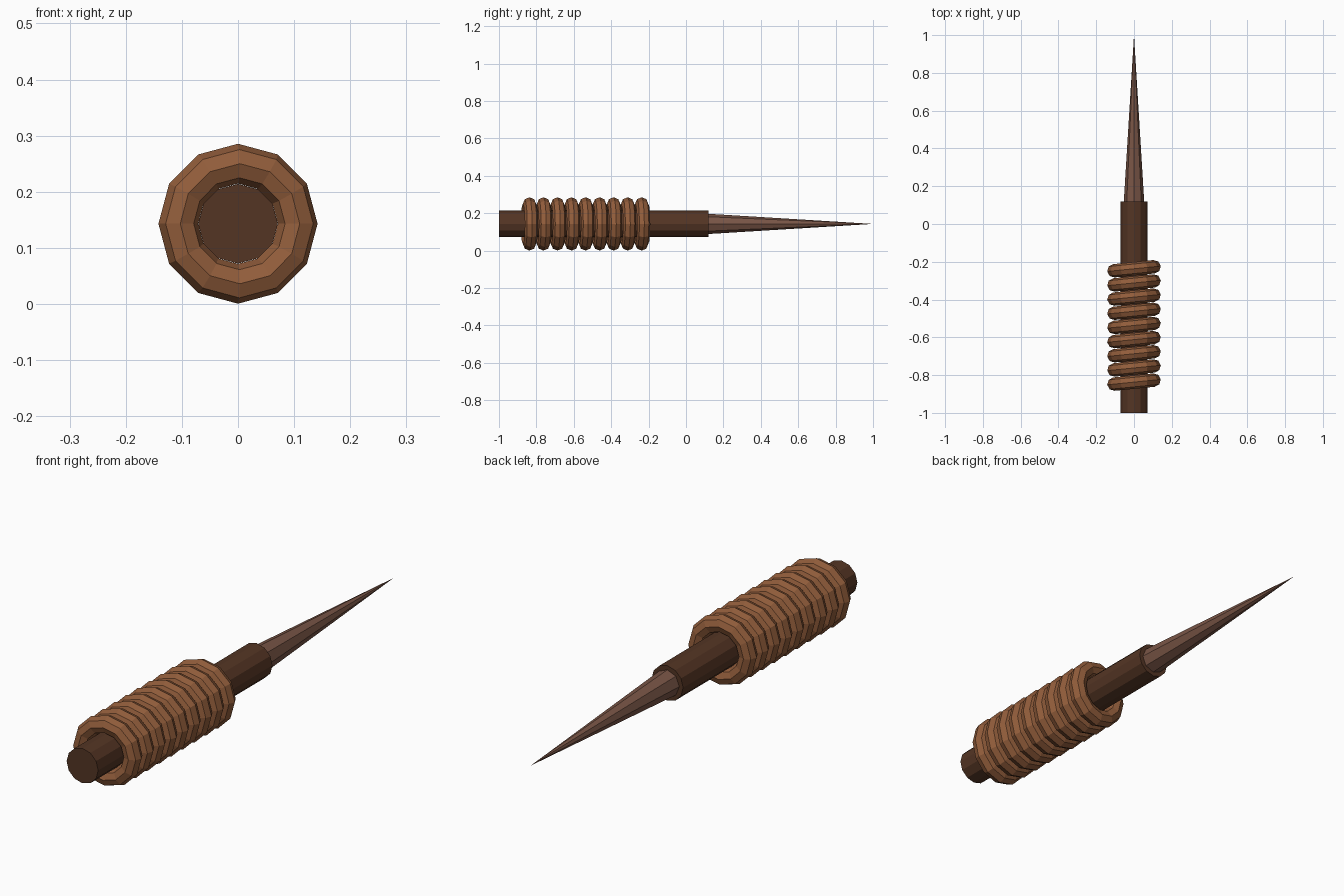
import bpy
import math

if "Cube" in bpy.data.objects:
    bpy.data.objects.remove(bpy.data.objects["Cube"])

CENTRE_Z = 0.143
ALONG_Y = (-math.pi / 2, 0, 0)


def material(name, rgb):
    """Flat colour given as 0-255 sRGB, stored as linear."""
    mat = bpy.data.materials.new(name)
    lin = [((c / 255 + 0.055) / 1.055) ** 2.4 for c in rgb]
    mat.diffuse_color = (*lin, 1)
    mat.use_nodes = True
    mat.node_tree.nodes["Principled BSDF"].inputs["Base Color"].default_value = mat.diffuse_color
    return mat


def finish(name, mat):
    obj = bpy.context.object
    obj.name = name
    obj.data.materials.append(mat)
    return obj


dark_wood = material("dark brown", (84, 53, 36))
cord = material("warm brown", (146, 93, 59))
spike_brown = material("greyish brown", (121, 85, 70))

# Straight shaft
shaft_start, shaft_end = -1.0, 0.12
bpy.ops.mesh.primitive_cylinder_add(
    vertices=12, radius=0.071, depth=shaft_end - shaft_start,
    location=(0, (shaft_start + shaft_end) / 2, CENTRE_Z), rotation=ALONG_Y)
finish("shaft", dark_wood)

# Long tapering point
bpy.ops.mesh.primitive_cone_add(
    vertices=8, radius1=0.054, radius2=0, depth=1.0 - shaft_end,
    location=(0, (1.0 + shaft_end) / 2, CENTRE_Z), rotation=ALONG_Y)
finish("spike", spike_brown)

# Slightly slanted grip wraps
for i in range(9):
    bpy.ops.mesh.primitive_torus_add(
        major_segments=12, minor_segments=8,
        major_radius=0.107, minor_radius=0.0355,
        location=(0, -0.837 + i * 0.075, CENTRE_Z),
        rotation=(math.pi / 2, 0, 0.1))
    finish(f"grip_wrap_{i + 1}", cord)
